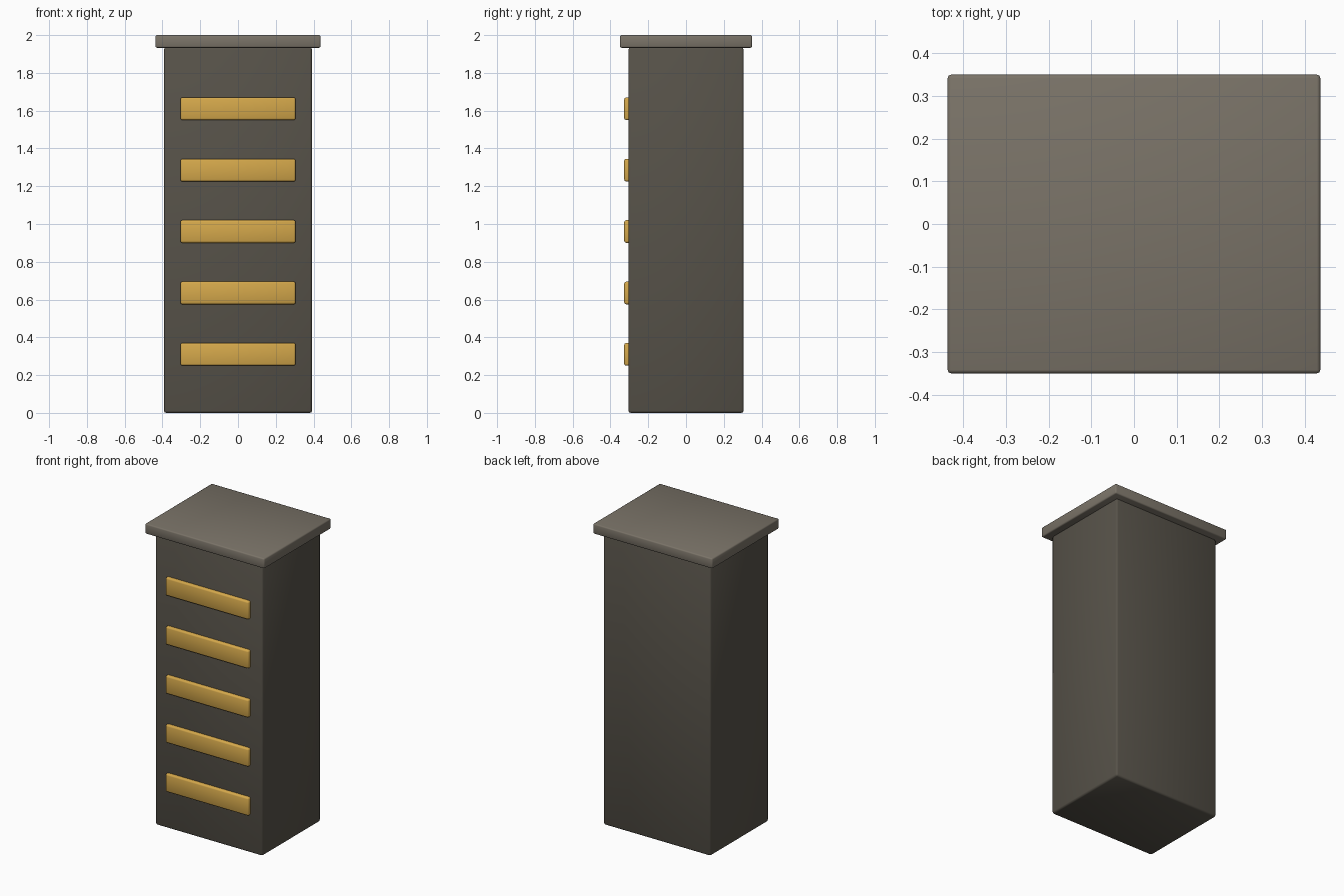
import bpy

cube = bpy.data.objects.get("Cube")
if cube:
    bpy.data.objects.remove(cube, do_unlink=True)


def material(name, rgb):
    mat = bpy.data.materials.new(name)
    mat.use_nodes = True
    colour = (*rgb, 1.0)
    mat.diffuse_color = colour
    mat.node_tree.nodes["Principled BSDF"].inputs["Base Color"].default_value = colour
    return mat


def rounded_box(name, low, high, bevel, mat):
    """Box between two corners with softly rounded edges."""
    centre = [(a + b) / 2 for a, b in zip(low, high)]
    bpy.ops.mesh.primitive_cube_add(size=1, location=centre)
    obj = bpy.context.object
    obj.name = name
    obj.scale = [b - a for a, b in zip(low, high)]
    bpy.ops.object.transform_apply(location=False, rotation=False, scale=True)
    obj.data.materials.append(mat)
    mod = obj.modifiers.new("Rounded edges", "BEVEL")
    mod.width = bevel
    mod.segments = 2
    bpy.ops.object.modifier_apply(modifier=mod.name)
    bpy.ops.object.shade_smooth()
    return obj


dark_grey = material("dark warm grey", (0.095, 0.085, 0.067))
light_grey = material("light warm grey", (0.195, 0.172, 0.138))
gold = material("golden yellow", (0.66, 0.39, 0.07))

# Main column
rounded_box("body", (-0.392, -0.305, 0), (0.392, 0.305, 1.935), 0.012, dark_grey)

# Overhanging top slab
rounded_box("cap", (-0.437, -0.35, 1.933), (0.437, 0.35, 2), 0.008, light_grey)

# Evenly spaced bars on the front
for i in range(5):
    z = 0.31 + 0.325 * i
    rounded_box(f"front_bar_{i + 1}", (-0.305, -0.327, z - 0.06),
                (0.305, -0.285, z + 0.06), 0.01, gold)
